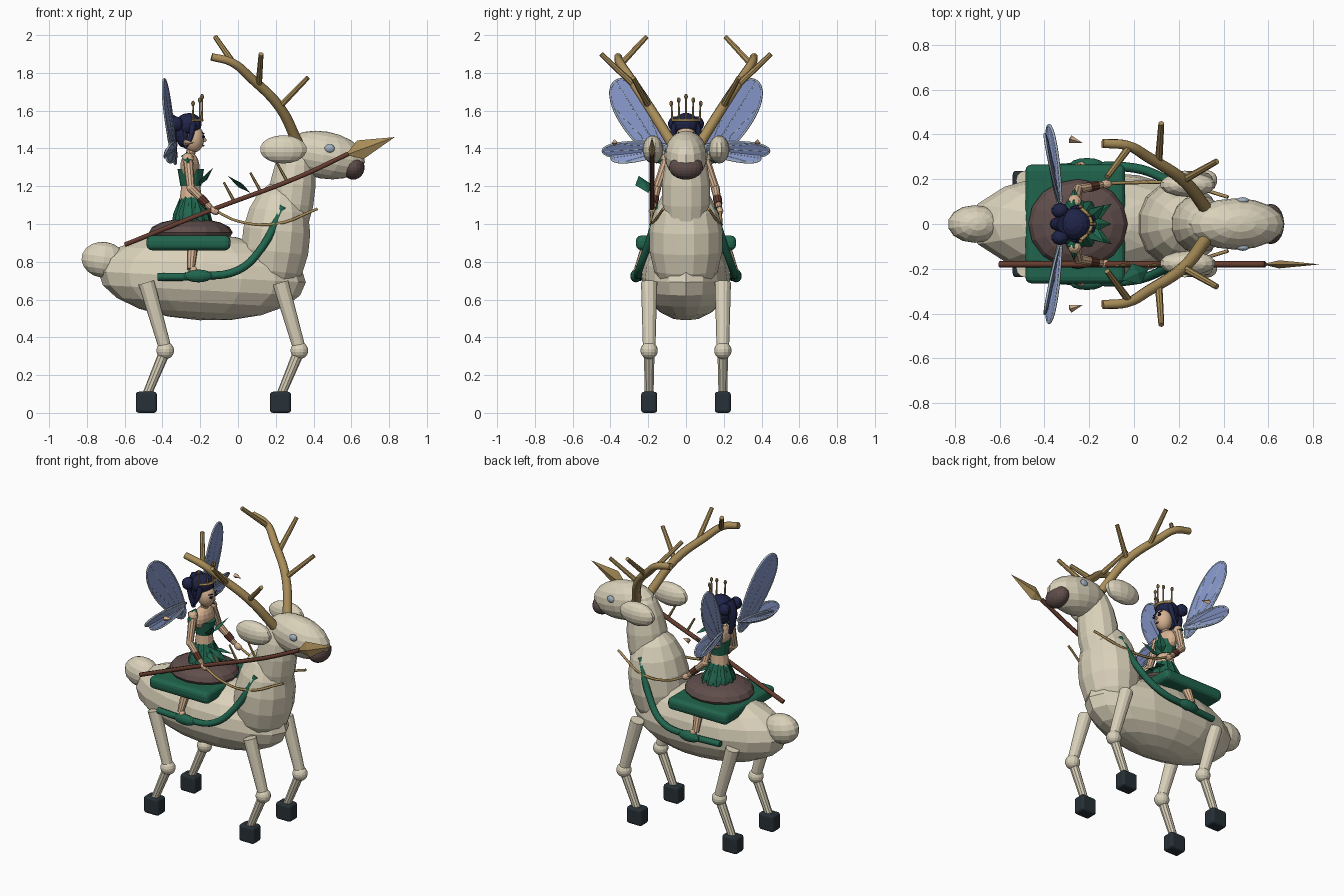
import bpy, bmesh, math
from mathutils import Vector, Matrix

if "Cube" in bpy.data.objects:
    bpy.data.objects.remove(bpy.data.objects["Cube"])


def material(name, rgb):
    m = bpy.data.materials.new(name)
    m.diffuse_color = (*rgb, 1)
    m.use_nodes = True
    m.node_tree.nodes["Principled BSDF"].inputs["Base Color"].default_value = m.diffuse_color
    return m


CREAM = material("cream_hide", (.70, .64, .49))
GOLD = material("antler_gold", (.40, .27, .10))
WOOD = material("dark_wood", (.13, .045, .028))
BROWN = material("dusky_brown", (.115, .075, .07))
GREEN = material("forest_green", (.015, .13, .075))
HOOF = material("slate_black", (.02, .03, .038))
SKIN = material("skin", (.68, .45, .29))
HAIR = material("navy_hair", (.014, .018, .065))
WING = material("wing_blue", (.24, .31, .60))
RIM = material("pale_blue", (.36, .44, .54))


def finish(name, bm, mat, smooth=False):
    bmesh.ops.recalc_face_normals(bm, faces=bm.faces[:])
    me = bpy.data.meshes.new(name)
    bm.to_mesh(me)
    bm.free()
    me.materials.append(mat)
    ob = bpy.data.objects.new(name, me)
    bpy.context.collection.objects.link(ob)
    if smooth:
        me.polygons.foreach_set("use_smooth", [True] * len(me.polygons))
    return ob


def ball(name, loc, rad, mat, tilt=0, seg=14, rings=9, smooth=False):
    """Ellipsoid; tilt turns it about y."""
    bm = bmesh.new()
    bmesh.ops.create_uvsphere(bm, u_segments=seg, v_segments=rings, radius=1)
    m = Matrix.Translation(loc) @ Matrix.Rotation(math.radians(tilt), 4, 'Y')
    bm.transform(m @ Matrix.Diagonal((*rad, 1)))
    return finish(name, bm, mat, smooth)


def rod(name, a, b, r1, r2, mat, seg=10):
    """Tapered cylinder from a to b."""
    a, b = Vector(a), Vector(b)
    bm = bmesh.new()
    bmesh.ops.create_cone(bm, cap_ends=True, segments=seg, radius1=r1, radius2=r2, depth=(b - a).length)
    q = (b - a).to_track_quat('Z', 'Y').to_matrix().to_4x4()
    bm.transform(Matrix.Translation((a + b) / 2) @ q)
    return finish(name, bm, mat)


def tube(name, pts, r1, r2, mat, cyclic=False, sides=2, steps=5):
    """Smooth tapered tube through points."""
    cu = bpy.data.curves.new(name, 'CURVE')
    cu.dimensions = '3D'
    cu.bevel_depth, cu.bevel_resolution, cu.resolution_u = 1, sides, steps
    cu.use_fill_caps = True
    sp = cu.splines.new('BEZIER')
    sp.bezier_points.add(len(pts) - 1)
    for i, (bp, p) in enumerate(zip(sp.bezier_points, pts)):
        bp.co = p
        bp.handle_left_type = bp.handle_right_type = 'AUTO'
        bp.radius = r1 + (r2 - r1) * i / (len(pts) - 1)
    sp.use_cyclic_u = cyclic
    cu.materials.append(mat)
    ob = bpy.data.objects.new(name, cu)
    bpy.context.collection.objects.link(ob)
    bpy.ops.object.select_all(action='DESELECT')
    ob.select_set(True)
    bpy.context.view_layer.objects.active = ob
    bpy.ops.object.convert(target='MESH')
    return ob


def blade(name, a, b, w, t, mat, mid=.35):
    """Four-sided pointed blade or leaf, w wide and t thick."""
    a, b = Vector(a), Vector(b)
    d = (b - a).length
    bm = bmesh.new()
    ends = [bm.verts.new((0, 0, z)) for z in (0, d)]
    ring = [bm.verts.new((x, y, d * mid)) for x, y in ((w, 0), (0, t), (-w, 0), (0, -t))]
    for e in ends:
        for i in range(4):
            bm.faces.new((e, ring[i], ring[(i + 1) % 4]))
    bm.transform(Matrix.Translation(a) @ (b - a).to_track_quat('Z', 'Y').to_matrix().to_4x4())
    return finish(name, bm, mat)


def box(name, loc, size, bevel, mat):
    bm = bmesh.new()
    bmesh.ops.create_cube(bm, size=1)
    bm.transform(Matrix.Translation(loc) @ Matrix.Diagonal((*size, 1)))
    bmesh.ops.bevel(bm, geom=bm.edges[:], offset=bevel, segments=3, profile=.5, affect='EDGES')
    return finish(name, bm, mat)


def wing(name, root, along, across, length, width):
    """Thin leaf-shaped membrane with a rim and veins."""
    root, u, v = Vector(root), Vector(along).normalized(), Vector(across)
    v = (v - u * v.dot(u)).normalized()
    pts = []
    for i in range(20):
        t = 2 * math.pi * i / 20
        s = (1 - math.cos(t)) / 2
        pts.append(root + u * length * s + v * width * math.sin(t) * (.65 + .45 * s))
    n = u.cross(v) * .003
    bm = bmesh.new()
    rows = [[bm.verts.new(p + n * k) for p in pts] for k in (1, -1)]
    for r in rows:
        bm.faces.new(r)
    for i in range(20):
        j = (i + 1) % 20
        bm.faces.new((rows[0][i], rows[0][j], rows[1][j], rows[1][i]))
    finish(name, bm, WING)
    tube(name + "_rim", pts, .006, .006, RIM, cyclic=True, sides=1, steps=2)
    for k in (7, 10, 13):
        rod(name + "_vein", root, pts[k], .005, .004, RIM, 6)


# Deer: body, chest, neck, head
ball("body", (-.19, 0, .72), (.55, .235, .23), CREAM, 3, 16, 10)
ball("chest", (.2, 0, .91), (.185, .195, .32), CREAM, 6)
ball("neck", (.285, 0, 1.16), (.125, .13, .31), CREAM, 7)
ball("head", (.455, 0, 1.365), (.22, .115, .125), CREAM, 10, 16, 10)
ball("nose", (.61, 0, 1.3), (.06, .09, .065), BROWN, 0, 20, 12)
ball("tail", (-.71, 0, .81), (.122, .085, .095), CREAM, 8)

for s, side in ((1, "left"), (-1, "right")):
    def P(x, y, z):
        return (x, s * y, z)

    ball(side + "_ear", P(.24, .175, 1.395), (.127, .055, .075), CREAM)
    ball(side + "_eye", P(.485, .105, 1.4), (.028, .015, .022), RIM)

    # Legs with knees and hooves
    for x, part in ((.225, "front"), (-.485, "rear")):
        n = f"{side}_{part}_"
        rod(n + "upper_leg", P(x, .195, .69), P(x + .1, .195, .34), .043, .033, CREAM, 12)
        ball(n + "knee", P(x + .1, .195, .33), (.048, .046, .046), CREAM)
        rod(n + "lower_leg", P(x + .1, .195, .33), P(x, .195, .09), .03, .024, CREAM, 10)
        box(n + "hoof", P(x, .195, .056), (.112, .085, .112), .016, HOOF)

    # Antlers
    tube(side + "_antler", [P(.32, .07, 1.42), P(.22, .195, 1.62), P(.06, .30, 1.78),
         P(-.03, .35, 1.855), P(-.14, .36, 1.885)], .029, .021, GOLD)
    for i, (a, b) in enumerate((((.22, .195, 1.62), (.37, .28, 1.775)),
                                ((.11, .28, 1.74), (.122, .45, 1.9)),
                                ((-.02, .345, 1.845), (-.12, .21, 1.99)))):
        rod(f"{side}_antler_tine_{i}", P(*a), P(*b), .017, .013, GOLD, 8)

    # Harness strap, shoe and reins
    tube(side + "_strap", [P(-.425, .24, .72), P(-.2, .255, .725), P(0, .25, .755),
         P(.13, .205, .88), P(.235, .14, 1.09)], .021, .021, GREEN)
    ball(side + "_shoe", P(-.21, .265, .725), (.078, .03, .034), GREEN)
    tube(side + "_rein", [P(-.12, .18, 1.07), P(.0, .185, 1.015), P(.2, .18, 1.0),
         P(.42, .12, 1.08)], .008, .008, GOLD, sides=1)

    # Rider limbs
    rod(side + "_shin", P(-.24, .2, .9), P(-.25, .255, .76), .032, .02, SKIN)
    ball(side + "_ankle", P(-.235, .258, .755), (.022, .02, .022), SKIN, seg=10, rings=6)
    ball(side + "_shoulder", P(-.265, .1, 1.345), (.032, .032, .032), SKIN, seg=10, rings=6)
    rod(side + "_upper_arm", P(-.265, .1, 1.345), P(-.25, .155, 1.19), .027, .022, SKIN)
    ball(side + "_elbow", P(-.25, .155, 1.19), (.024, .024, .024), SKIN, seg=10, rings=6)
    rod(side + "_forearm", P(-.25, .155, 1.19), P(-.145, .175, 1.085), .023, .016, SKIN)
    ball(side + "_hand", P(-.125, .178, 1.07), (.03, .02, .02), SKIN, 30, 10, 6)
    rod(side + "_bracer", P(-.2, .165, 1.14), P(-.165, .172, 1.105), .024, .021, WOOD)
    blade(side + "_shoulder_leaf", P(-.27, .06, 1.38), P(-.265, .16, 1.32), .035, .022, GREEN)
    blade(side + "_chest_leaf", P(-.21, .02, 1.2), P(-.13, .085, 1.3), .03, .012, GREEN)
    blade(side + "_ear_tip", P(-.29, .38, 1.43), P(-.23, .362, 1.43), .018, .018, SKIN, .1)

    # Face details and hair buns
    ball(side + "_rider_eye", P(-.182, .025, 1.462), (.008, .014, .008), HAIR, seg=8, rings=6)
    rod(side + "_brow", P(-.181, .012, 1.478), P(-.188, .042, 1.484), .004, .003, HAIR, 6)
    ball(side + "_hair_bun", P(-.33, .06, 1.53), (.04, .035, .04), HAIR, seg=10, rings=7)
    tube(side + "_hair_lock", [P(-.24, .055, 1.53), P(-.25, .072, 1.46), P(-.28, .07, 1.4)],
         .02, .008, HAIR, sides=1, steps=3)

    # Wings
    wing(side + "_upper_wing", P(-.33, .1, 1.32), P(-.065, .27, .435), P(-.12, .8, -.45), .52, .105)
    wing(side + "_lower_wing", P(-.33, .08, 1.405), P(-.05, .36, -.02), (.45, 0, .9), .365, .05)
    wing(side + "_hind_wing", P(-.335, .1, 1.39), P(-.045, .3, -.045), (-.4, 0, .9), .3, .04)

# Saddle blanket and cushion
box("saddle", (-.262, 0, .9), (.445, .53, .078), .028, GREEN)
ball("cushion", (-.25, 0, .955), (.222, .2, .075), BROWN, 0, 16, 8)

# Rider torso and clothes
rod("waist", (-.25, 0, 1.08), (-.25, 0, 1.22), .065, .048, SKIN, 12)
rod("bodice", (-.25, 0, 1.2), (-.25, 0, 1.29), .055, .07, GREEN, 12)
ball("upper_torso", (-.255, 0, 1.305), (.052, .095, .075), SKIN)
rod("rider_neck", (-.255, 0, 1.34), (-.245, 0, 1.42), .026, .023, SKIN)
rod("skirt", (-.24, 0, .98), (-.25, 0, 1.14), .09, .058, GREEN, 12)
for i in range(12):
    a = i * math.pi / 6
    c, d = math.cos(a), math.sin(a)
    blade(f"skirt_leaf_{i}", (-.25 + .045 * c, .045 * d, 1.17),
          (-.24 + .115 * c, .125 * d, .975 - .02 * (i % 2)), .03, .012, GREEN, .6)
for y in (-.045, 0, .045):
    blade("skirt_front_leaf", (-.2, y * .6, 1.1), (-.1, y * 2, 1.06), .03, .012, GREEN)

# Rider head, hair and crown
ball("rider_head", (-.235, 0, 1.452), (.056, .055, .074), SKIN, 0, 16, 10, True)
ball("rider_nose", (-.177, 0, 1.445), (.01, .007, .012), SKIN, seg=8, rings=6)
ball("lips", (-.184, 0, 1.415), (.006, .014, .005), BROWN, seg=8, rings=6)
ball("hair_cap", (-.265, 0, 1.525), (.075, .073, .062), HAIR, -15, 14, 9)
ball("hair_back", (-.29, 0, 1.48), (.042, .06, .075), HAIR)
tube("ponytail", [(-.31, 0, 1.56), (-.345, 0, 1.5), (-.345, 0, 1.42), (-.33, 0, 1.35)],
     .04, .012, HAIR, steps=3)
crown = [(-.19 - abs(k) ** 2 * .012, k * .036) for k in (-2, -1, 0, 1, 2)]
tube("crown_band", [(x, y, 1.55) for x, y in crown], .008, .008, GOLD, sides=1, steps=3)
for i, (x, y) in enumerate(crown):
    z = 1.68 - abs(i - 2) * .018
    rod(f"crown_spike_{i}", (x, y, 1.55), (x, y * 1.08, z), .006, .004, GOLD, 6)
    ball(f"crown_bead_{i}", (x, y * 1.08, z - .006), (.01, .01, .015), GOLD, seg=8, rings=6)

# Spear with thorns and a leaf
tube("spear_shaft", [(-.6, -.18, .89), (-.125, -.18, 1.08), (.325, -.18, 1.25), (.585, -.18, 1.372)],
     .014, .014, WOOD, sides=1)
blade("spear_head", (.57, -.18, 1.365), (.83, -.18, 1.46), .018, .052, GOLD, .3)
for i, (x, z) in enumerate(((-.02, 1.12), (.12, 1.172), (.26, 1.225))):
    rod(f"spear_thorn_{i}", (x, -.18, z), (x - .055, -.185, z + .1), .009, .006, GOLD, 6)
blade("spear_leaf", (.065, -.2, 1.165), (-.055, -.25, 1.255), .05, .014, GREEN, .45)
